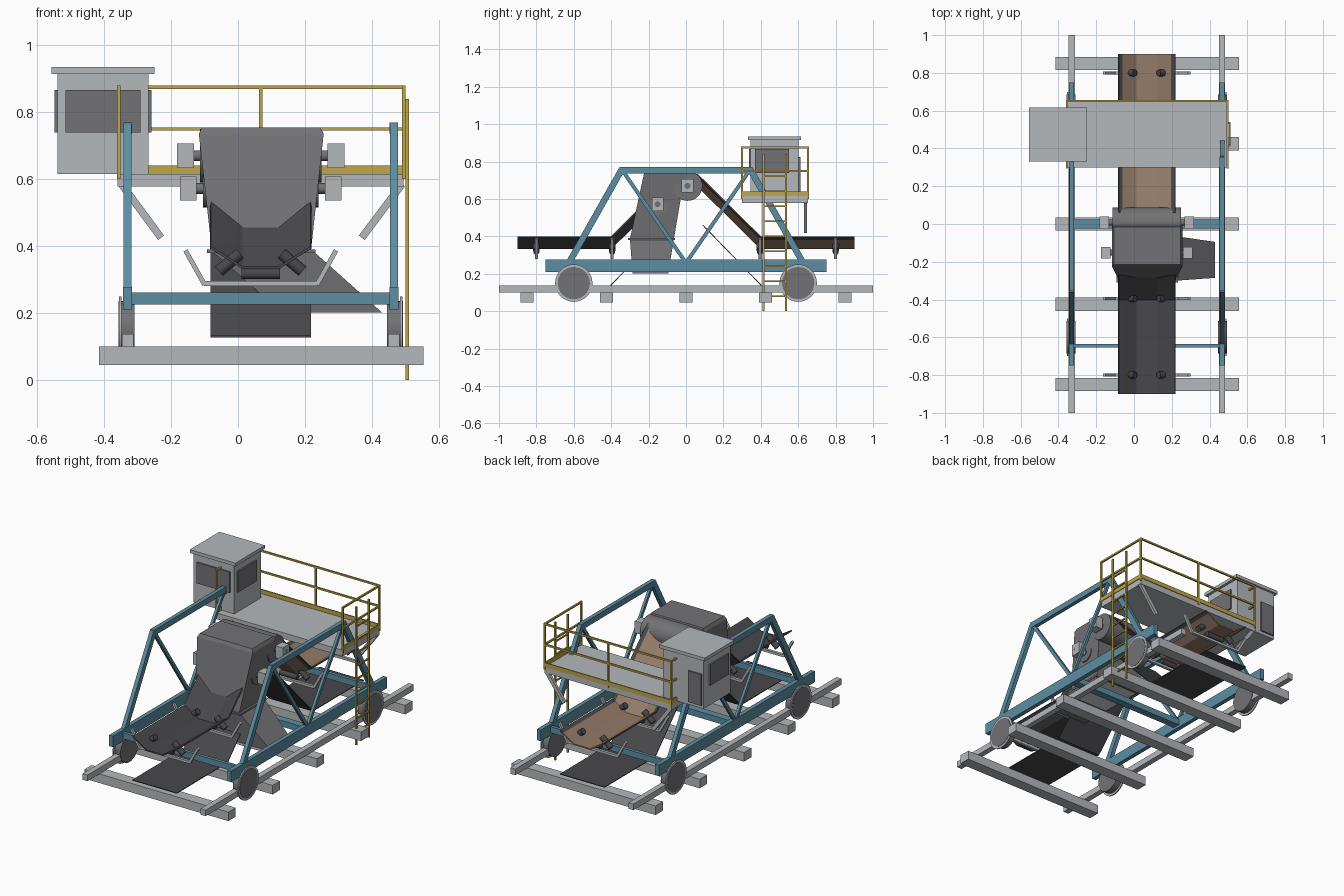
import bpy, bmesh, math
from mathutils import Vector

if "Cube" in bpy.data.objects:
    bpy.data.objects.remove(bpy.data.objects["Cube"])

MID = 0.068            # centre plane of the machine
RAILS = (-0.33, 0.466)  # track and side frame planes


def material(name, r, g, b):
    m = bpy.data.materials.new(name)
    m.use_nodes = True
    m.diffuse_color = (r, g, b, 1)
    m.node_tree.nodes["Principled BSDF"].inputs["Base Color"].default_value = (r, g, b, 1)
    return m


LIGHT = material("light grey paint", 0.46, 0.48, 0.50)
STEEL = material("dark grey steel", 0.17, 0.17, 0.18)
BLUE = material("blue paint", 0.11, 0.27, 0.36)
YELLOW = material("yellow paint", 0.52, 0.38, 0.07)
RUBBER = material("black rubber", 0.065, 0.063, 0.068)
ORE = material("brown ore", 0.30, 0.20, 0.14)


def mesh_object(name, verts, faces, *mats):
    me = bpy.data.meshes.new(name)
    me.from_pydata(verts, [], faces)
    bm = bmesh.new()
    bm.from_mesh(me)
    bmesh.ops.recalc_face_normals(bm, faces=bm.faces)
    bm.to_mesh(me)
    bm.free()
    for m in mats:
        me.materials.append(m)
    ob = bpy.data.objects.new(name, me)
    bpy.context.collection.objects.link(ob)
    return ob


def loft(name, rings, mat):
    """Closed skin through rings with equal point counts."""
    n = len(rings[0])
    verts = [p for r in rings for p in r]
    faces = [tuple(range(n)), tuple(range(len(verts) - n, len(verts)))]
    for k in range(len(rings) - 1):
        for i in range(n):
            j = (i + 1) % n
            faces.append((k * n + i, k * n + j, k * n + n + j, k * n + n + i))
    return mesh_object(name, verts, faces, mat)


def rect(x0, x1, y0, y1, z):
    return [(x0, y0, z), (x1, y0, z), (x1, y1, z), (x0, y1, z)]


def box(name, x0, x1, y0, y1, z0, z1, mat):
    return loft(name, [rect(x0, x1, y0, y1, z0), rect(x0, x1, y0, y1, z1)], mat)


def beam(name, a, b, w, h, mat):
    """Square bar from a to b; w lies along the horizontal side axis."""
    a, b = Vector(a), Vector(b)
    d = (b - a).normalized()
    up = Vector((0, 1, 0)) if abs(d.z) > 0.95 else Vector((0, 0, 1))
    s = d.cross(up).normalized()
    t = s.cross(d)
    ring = [s * w / 2 * i + t * h / 2 * j for i, j in ((1, 1), (-1, 1), (-1, -1), (1, -1))]
    return loft(name, [[p + o for o in ring] for p in (a, b)], mat)


def rod(name, a, b, r, mat, sides=12):
    a, b = Vector(a), Vector(b)
    q = (b - a).to_track_quat("Z", "Y")
    ring = [q @ Vector((r * math.cos(t), r * math.sin(t), 0))
            for t in (2 * math.pi * i / sides for i in range(sides))]
    ob = loft(name, [[p + o for o in ring] for p in (a, b)], mat)
    for p in ob.data.polygons:
        p.use_smooth = len(p.vertices) == 4
    ob.data.set_sharp_from_angle(angle=math.radians(40))
    return ob


def strip(name, section, path, thick, *mats):
    """Sheet with an (x, dz) section following a (y, z) path."""
    n = len(section)
    verts = [(x, y, z + dz) for y, z in path for x, dz in section]
    faces = [(k * n + i, k * n + i + 1, k * n + n + i + 1, k * n + n + i)
             for k in range(len(path) - 1) for i in range(n - 1)]
    ob = mesh_object(name, verts, faces, *mats)
    mod = ob.modifiers.new("thickness", "SOLIDIFY")
    mod.thickness, mod.offset = thick, 0
    return ob


# Track: sleepers and rails
for i in range(-2, 3):
    y = i * 0.425
    box("sleeper", -0.415, 0.555, y - 0.035, y + 0.035, 0.045, 0.10, LIGHT)
for x in RAILS:
    box("rail", x - 0.017, x + 0.017, -1, 1, 0.10, 0.137, LIGHT)

# Side frames and wheels
for x in RAILS:
    out = 1 if x > 0 else -1
    box("side_beam", x - 0.013, x + 0.013, -0.75, 0.75, 0.21, 0.277, BLUE)
    box("top_chord", x - 0.0125, x + 0.0125, -0.355, 0.355, 0.735, 0.77, BLUE)
    for s in (-1, 1):
        beam("frame_leg", (x, s * 0.625, 0.26), (x, s * 0.345, 0.755), 0.024, 0.034, BLUE)
        beam("frame_diagonal", (x, s * 0.005, 0.265), (x, s * 0.335, 0.745), 0.016, 0.02, BLUE)
        y, z = s * 0.6, 0.15
        rod("wheel", (x - out * 0.02, y, z), (x + out * 0.027, y, z), 0.086, STEEL, 32)
        rod("wheel_flange", (x + out * 0.018, y, z), (x + out * 0.025, y, z), 0.1, LIGHT, 32)
for y, w in ((-0.645, 0.02), (0, 0.045), (0.645, 0.02)):
    box("cross_beam", RAILS[0], RAILS[1], y - w / 2, y + w / 2, 0.225, 0.262, BLUE)

# Troughed belts, the rear one carrying ore
HALF, FLAT = 0.15, 0.055
trough = [(MID - HALF, 0.06), (MID - 0.13, 0.048), (MID - FLAT, 0),
          (MID + FLAT, 0), (MID + 0.13, 0.048), (MID + HALF, 0.06)]
strip("front_belt", trough, [(-0.9, 0.336), (-0.4, 0.336), (-0.17, 0.565)], 0.008, RUBBER)
rear = strip("rear_belt", trough, [(0.9, 0.336), (0.4, 0.336), (0.06, 0.672)], 0.008, ORE, RUBBER)
for p in rear.data.polygons:
    if abs(p.center.x - MID) > 0.13:
        p.material_index = 1

# Lower return belt
flat = [(MID - HALF, 0), (MID + HALF, 0)]
for s in (-1, 1):
    strip("return_belt", flat, [(s * 0.9, 0.13), (s * 0.41, 0.13), (s * 0.09, 0.46)], 0.005, RUBBER)

# Idler stations under the belts
for y in (-0.8, -0.395, 0.395, 0.8):
    box("idler_base", MID - 0.17, MID + 0.17, y - 0.008, y + 0.008, 0.28, 0.295, LIGHT)
    rod("idler_centre", (MID - 0.058, y, 0.317), (MID + 0.058, y, 0.317), 0.016, RUBBER)
    for s in (-1, 1):
        beam("idler_arm", (MID + s * 0.168, y, 0.285), (MID + s * 0.225, y, 0.387), 0.016, 0.014, LIGHT)
        rod("idler_roller", (MID + s * 0.125, y, 0.325), (MID + s * 0.062, y, 0.378), 0.018, RUBBER)

# Discharge hopper and side chute
loft("hopper", [rect(-0.078, 0.218, -0.30, -0.065, 0.385),
                rect(-0.117, 0.256, -0.225, -0.005, 0.735),
                rect(-0.107, 0.246, -0.215, -0.015, 0.755)], STEEL)
box("hopper_flange", -0.092, 0.232, -0.31, -0.058, 0.38, 0.39, STEEL)
loft("side_chute", [rect(0.13, 0.43, -0.285, -0.095, 0.202),
                    rect(-0.078, 0.225, -0.30, -0.065, 0.385)], STEEL)

# Pulleys with shafts and bearing blocks
for name, y, z, r, half, reach in (("head_pulley", 0.008, 0.67, 0.08, 0.182, 0.25),
                                   ("snub_pulley", -0.152, 0.572, 0.056, 0.172, 0.242)):
    rod(name, (MID - half, y, z), (MID + half, y, z), r, STEEL, 32)
    rod(name + "_shaft", (MID - reach, y, z), (MID + reach, y, z), 0.016, STEEL, 16)
    for s in (-1, 1):
        xs = sorted((MID + s * reach, MID + s * (reach - 0.05)))
        box(name + "_bearing", *xs, y - 0.031, y + 0.031, z - 0.036, z + 0.036, LIGHT)

# Service platform with struts
X0, X1, Y0, Y1 = -0.36, 0.495, 0.30, 0.652
box("platform", X0, X1, Y0, Y1, 0.578, 0.616, LIGHT)
beam("platform_strut", (X0 + 0.012, Y1 - 0.012, 0.585), (-0.23, Y1 - 0.012, 0.425), 0.016, 0.022, LIGHT)
beam("platform_strut", (X1 - 0.005, Y1 - 0.012, 0.585), (0.37, Y1 - 0.012, 0.425), 0.016, 0.022, LIGHT)

# Toe boards and handrails on three sides
corners = [(X0 + 0.004, Y0), (X0 + 0.004, Y1), (X1, Y1), (X1, Y0)]
for (ax, ay), (bx, by) in zip(corners, corners[1:]):
    beam("toe_board", (ax, ay, 0.628), (bx, by, 0.628), 0.008, 0.026, YELLOW)
    for z in (0.75, 0.875):
        beam("handrail", (ax, ay, z), (bx, by, z), 0.01, 0.01, YELLOW)
for px, py in corners + [(MID, Y1)]:
    box("handrail_post", px - 0.005, px + 0.005, py - 0.005, py + 0.005, 0.6, 0.88, YELLOW)

# Ladder
for y in (0.415, 0.535):
    box("ladder_rail", 0.501, 0.511, y - 0.005, y + 0.005, 0, 0.84, YELLOW)
for i in range(9):
    z = 0.08 + i * 0.08
    box("ladder_rung", 0.502, 0.510, 0.415, 0.535, z - 0.004, z + 0.004, YELLOW)

# Operator cabin with windows and door
CX0, CX1, CY0, CY1 = -0.54, -0.267, 0.345, 0.602
box("cabin", CX0, CX1, CY0, CY1, 0.616, 0.917, LIGHT)
box("cabin_roof", -0.557, -0.25, 0.332, 0.616, 0.915, 0.935, LIGHT)
box("front_window", -0.515, -0.292, CY0 - 0.009, CY0, 0.74, 0.867, STEEL)
box("right_window", CX0 - 0.009, CX0, 0.37, 0.55, 0.74, 0.867, STEEL)
box("left_window", CX1, CX1 + 0.009, 0.37, 0.55, 0.74, 0.867, STEEL)
box("cabin_door", -0.53, -0.44, CY1, CY1 + 0.009, 0.635, 0.825, STEEL)
